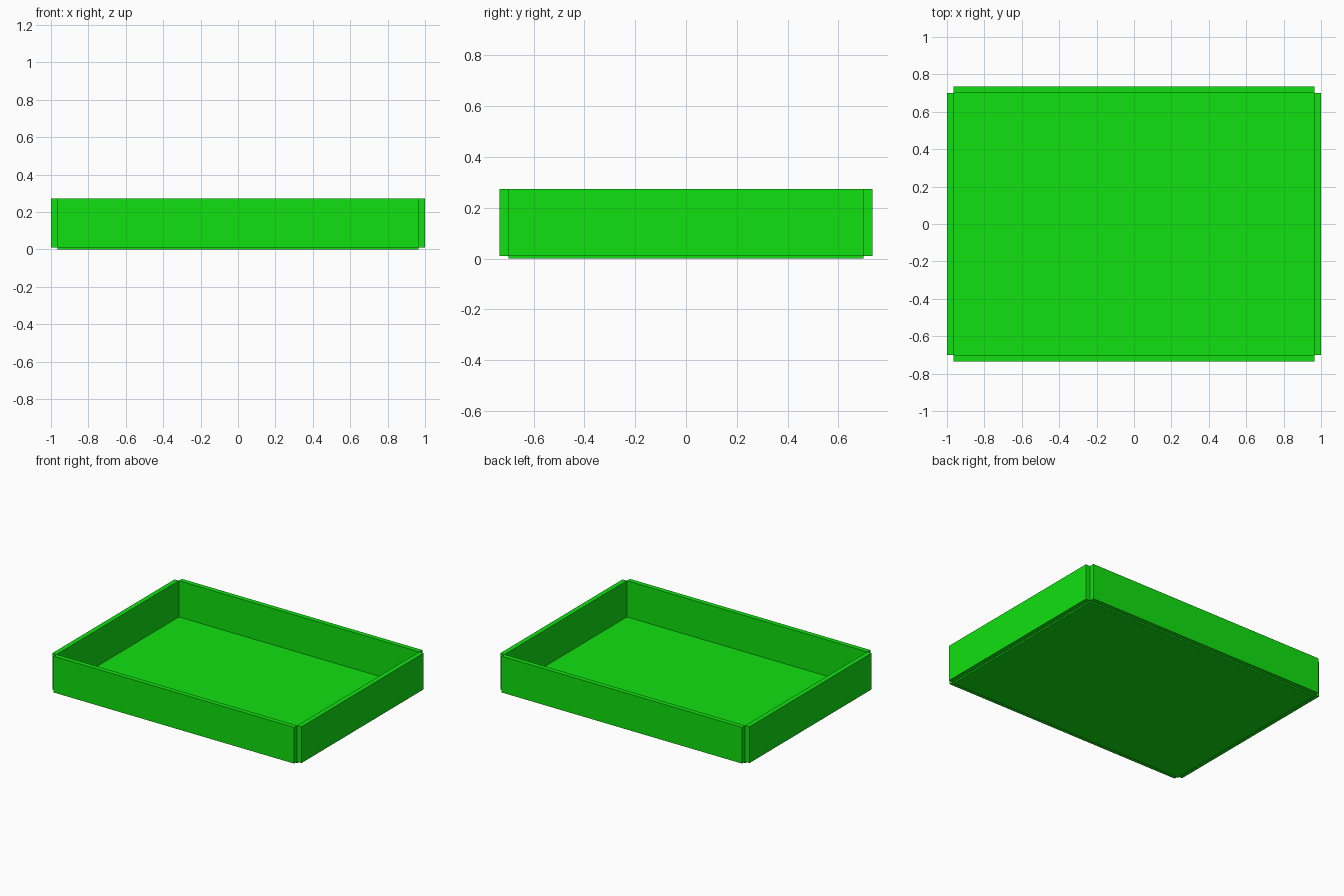
import bpy

if "Cube" in bpy.data.objects:
    bpy.data.objects.remove(bpy.data.objects["Cube"])

X_IN, X_OUT = 0.965, 1.0      # inner / outer wall faces in x
Y_IN, Y_OUT = 0.70, 0.735     # inner / outer wall faces in y
FLOOR, TOP = 0.01, 0.273      # floor thickness, rim height

green = bpy.data.materials.new("green")
green.diffuse_color = (0.005, 0.75, 0.005, 1)
green.use_nodes = True
green.node_tree.nodes["Principled BSDF"].inputs["Base Color"].default_value = green.diffuse_color


def box(name, x0, x1, y0, y1, z0, z1):
    bpy.ops.mesh.primitive_cube_add(size=1)
    ob = bpy.context.object
    ob.name = name
    ob.location = ((x0 + x1) / 2, (y0 + y1) / 2, (z0 + z1) / 2)
    ob.scale = (x1 - x0, y1 - y0, z1 - z0)
    bpy.ops.object.transform_apply(location=True, rotation=False, scale=True)
    ob.data.materials.append(green)
    return ob


# Thin base panel
box("tray_base", -X_IN, X_IN, -Y_IN, Y_IN, 0, FLOOR)

# Four walls standing just outside the base, leaving notched corners
box("front_wall", -X_IN, X_IN, -Y_OUT, -Y_IN, FLOOR, TOP)
box("back_wall", -X_IN, X_IN, Y_IN, Y_OUT, FLOOR, TOP)
box("left_wall", -X_OUT, -X_IN, -Y_IN, Y_IN, FLOOR, TOP)
box("right_wall", X_IN, X_OUT, -Y_IN, Y_IN, FLOOR, TOP)
